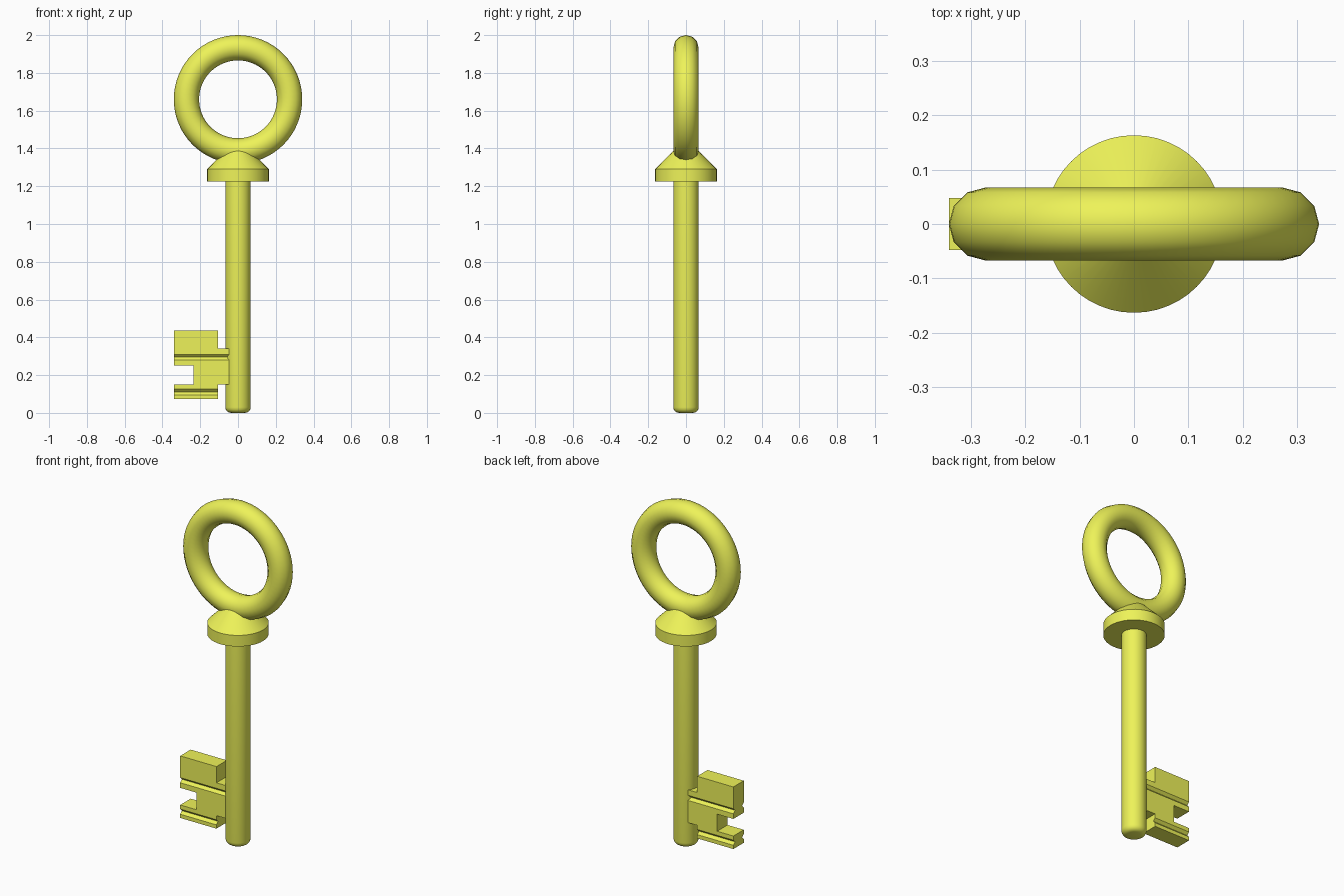
import bpy, bmesh, math
from mathutils import Matrix

if "Cube" in bpy.data.objects:
    bpy.data.objects.remove(bpy.data.objects["Cube"])

yellow = bpy.data.materials.new("yellow")
yellow.diffuse_color = (0.855, 0.896, 0.10, 1)
yellow.use_nodes = True
yellow.node_tree.nodes["Principled BSDF"].inputs["Base Color"].default_value = yellow.diffuse_color


def make_object(name, bm):
    bmesh.ops.recalc_face_normals(bm, faces=bm.faces[:])
    mesh = bpy.data.meshes.new(name)
    bm.to_mesh(mesh)
    bm.free()
    ob = bpy.data.objects.new(name, mesh)
    bpy.context.collection.objects.link(ob)
    mesh.materials.append(yellow)
    return ob


def smooth(ob, angle):
    bpy.ops.object.select_all(action='DESELECT')
    ob.select_set(True)
    bpy.context.view_layer.objects.active = ob
    bpy.ops.object.shade_smooth_by_angle(angle=math.radians(angle))


def lathe(name, profile, sides, angle=35):
    """Turn an (r, z) profile around the z axis, capping both ends."""
    bm = bmesh.new()
    rings = [[bm.verts.new((r * math.cos(a), r * math.sin(a), z))
              for a in (2 * math.pi * i / sides for i in range(sides))]
             for r, z in profile]
    for lo, hi in zip(rings, rings[1:]):
        for i in range(sides):
            j = (i + 1) % sides
            bm.faces.new((lo[i], lo[j], hi[j], hi[i]))
    bm.faces.new(rings[0][::-1])
    bm.faces.new(rings[-1])
    smooth(make_object(name, bm), angle)


# Shaft with a rounded tip
R, B = 0.067, 0.03
tip = [(R - B + B * math.sin(t), B - B * math.cos(t))
       for t in (math.radians(22.5 * k) for k in range(5))]
lathe("shaft", tip + [(R, 1.26)], 32)

# Collar: short disc with a cone above, running into the ring
lathe("collar", [(0.163, 1.225), (0.163, 1.29), (0.06, 1.393)], 48)

# Ring handle
bpy.ops.mesh.primitive_torus_add(major_radius=0.273, minor_radius=0.067,
                                 major_segments=64, minor_segments=12,
                                 location=(0, 0, 1.66), rotation=(math.pi / 2, 0, 0))
ring = bpy.context.object
ring.name = "ring_handle"
ring.data.materials.append(yellow)
smooth(ring, 60)

# Key bit: flat stepped plate
T = 0.048
outline = [(-0.34, 0.437), (-0.106, 0.437), (-0.106, 0.342), (0, 0.342),
           (0, 0.15), (-0.106, 0.15), (-0.106, 0.074), (-0.34, 0.074),
           (-0.34, 0.15), (-0.235, 0.15), (-0.235, 0.25), (-0.34, 0.25)]
bm = bmesh.new()
face = bm.faces.new([bm.verts.new((x, -T, z)) for x, z in outline])
ext = bmesh.ops.extrude_face_region(bm, geom=[face])
bmesh.ops.translate(bm, vec=(0, 2 * T, 0),
                    verts=[v for v in ext["geom"] if isinstance(v, bmesh.types.BMVert)])
bit = make_object("key_bit", bm)

# V grooves along both faces of the bit, cut by bars turned on edge
bm = bmesh.new()
side = 0.015 * math.sqrt(2)
for z in (0.295, 0.111):
    for y in (-T, T):
        bmesh.ops.create_cube(bm, size=1, matrix=Matrix.Translation((-0.17, y, z))
                              @ Matrix.Rotation(math.pi / 4, 4, 'X')
                              @ Matrix.Diagonal((0.5, side, side, 1)))
cutter = make_object("groove_cutter", bm)
cutter.hide_render = True
mod = bit.modifiers.new("grooves", 'BOOLEAN')
mod.operation = 'DIFFERENCE'
mod.solver = 'EXACT'
mod.object = cutter
bpy.ops.object.select_all(action='DESELECT')
bit.select_set(True)
bpy.context.view_layer.objects.active = bit
bpy.ops.object.modifier_apply(modifier=mod.name)
bpy.data.objects.remove(cutter)
